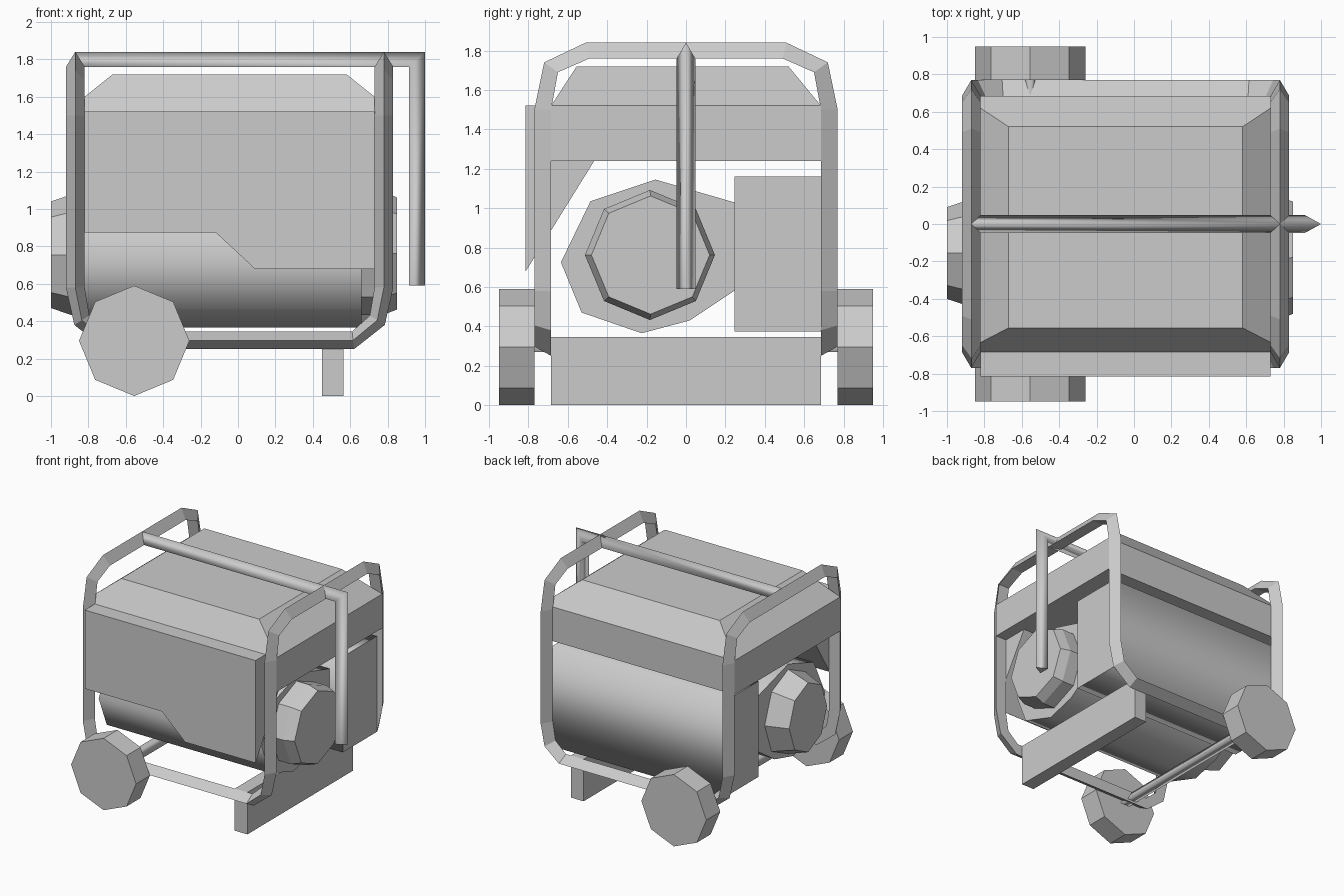
import bpy, bmesh
from math import cos, sin, tau

if "Cube" in bpy.data.objects:
    bpy.data.objects.remove(bpy.data.objects["Cube"])


def loft(name, rings, closed=False, smooth=False):
    """Skin a list of equal-sized rings; cap the ends unless the path is closed."""
    bm = bmesh.new()
    vs = [[bm.verts.new(p) for p in r] for r in rings]
    n = len(vs[0])
    pairs = list(zip(vs, vs[1:] + vs[:1])) if closed else list(zip(vs, vs[1:]))
    for a, b in pairs:
        for i in range(n):
            j = (i + 1) % n
            bm.faces.new((a[i], a[j], b[j], b[i])).smooth = smooth
    if not closed:
        for ring in (vs[0], vs[-1]):
            cap = bm.faces.new(ring)
            for e in cap.edges:
                e.smooth = False
    bmesh.ops.recalc_face_normals(bm, faces=bm.faces)
    me = bpy.data.meshes.new(name)
    bm.to_mesh(me)
    bm.free()
    ob = bpy.data.objects.new(name, me)
    bpy.context.collection.objects.link(ob)
    return ob


def rect(x0, x1, y0, y1, z):
    return [(x0, y0, z), (x1, y0, z), (x1, y1, z), (x0, y1, z)]


def along_x(profile, x):
    return [(x, y, z) for y, z in profile]


def octagon(x, cy, cz, ry, rz):
    return [(x, cy + ry * cos(tau * i / 8), cz + rz * sin(tau * i / 8)) for i in range(8)]


# Tubular frame: one closed triangular tube, built from four mirrored quarters
CX = -0.045


def frame_quarter(s, t):
    rings = []
    # bottom bend: outer x, z and inner x, z
    for ox, oz, ix, iz in ((.665, .25, .655, .345), (.83, .38, .75, .43), (.875, .58, .775, .58)):
        rings.append([(CX + s * ox, t * .685, oz), (CX + s * ix, t * .685, iz),
                      (CX + s * (ox + ix) / 2, t * .77, (oz + iz) / 2)])
    # top bend: apex y, z and base y, z
    for ay, az, by, bz in ((.77, 1.5, .685, 1.5), (.72, 1.74, .65, 1.69), (.51, 1.84, .49, 1.76)):
        rings.append([(CX + s * .875, t * by, bz), (CX + s * .775, t * by, bz),
                      (CX + s * .825, t * ay, az)])
    return rings


loft("frame", frame_quarter(1, -1) + frame_quarter(1, 1)[::-1]
     + frame_quarter(-1, 1) + frame_quarter(-1, -1)[::-1], closed=True)

# Lifting handle over the top, bent down at the right end
loft("handle", [[(ax, 0, az), (bx, -.047, bz), (bx, .047, bz)] for ax, az, bx, bz in
                ((-.87, 1.84, -.87, 1.76), (1, 1.84, .915, 1.76), (1, .59, .915, .59))], smooth=True)

# Fuel tank with sloped top
loft("fuel_tank", [rect(-.92, .83, -.685, .685, 1.24), rect(-.92, .83, -.685, .685, 1.52),
                   rect(-.67, .58, -.555, .52, 1.72)])

# Control panel: stepped front outline with a back that slopes into the tank
outline = [(-.82, 1.52), (-.82, .875), (-.12, .875), (.09, .68), (.73, .68), (.73, 1.52)]
loft("control_panel", [[(x, -.815, z) for x, z in outline],
                       [(x, -.813 + (z - .68) * .62, z) for x, z in outline]])

# Engine body
engine = [(-.635, .725), (-.485, 1.035), (-.155, 1.145), (.26, 1.025), (.36, .8),
          (.26, .59), (.02, .43), (-.225, .365), (-.53, .47)]
loft("engine", [along_x(engine, -.82), along_x(engine, .66)], smooth=True)

# End covers of the engine
loft("right_cover", [octagon(.65, -.183, .762, .33, .33), octagon(.77, -.183, .762, .33, .33),
                     octagon(.85, -.18, .762, .30, .30)])
loft("left_cover", [octagon(-.81, -.155, .755, .31, .35), octagon(-1, -.155, .755, .245, .285)])

# Muffler housing along the back
muffler = [(.245, .375), (.685, .375), (.685, 1.16), (.245, 1.16)]
loft("muffler_housing", [along_x(muffler, -.83), along_x(muffler, .78)], smooth=True)

# Support foot
loft("foot", [rect(.45, .565, -.685, .685, 0), rect(.45, .565, -.685, .685, .345)])

# Wheels and axle
for side, t in (("front", -1), ("back", 1)):
    loft(side + "_wheel", [[(-.555 + .295 * cos(tau * i / 8), t * y, .295 + .295 * sin(tau * i / 8))
                            for i in range(8)] for y in (.77, .95)])
loft("axle", [[(-.555 + .05 * cos(tau * (i / 3 + .25)), y, .295 + .05 * sin(tau * (i / 3 + .25)))
               for i in range(3)] for y in (-.78, .78)], smooth=True)
